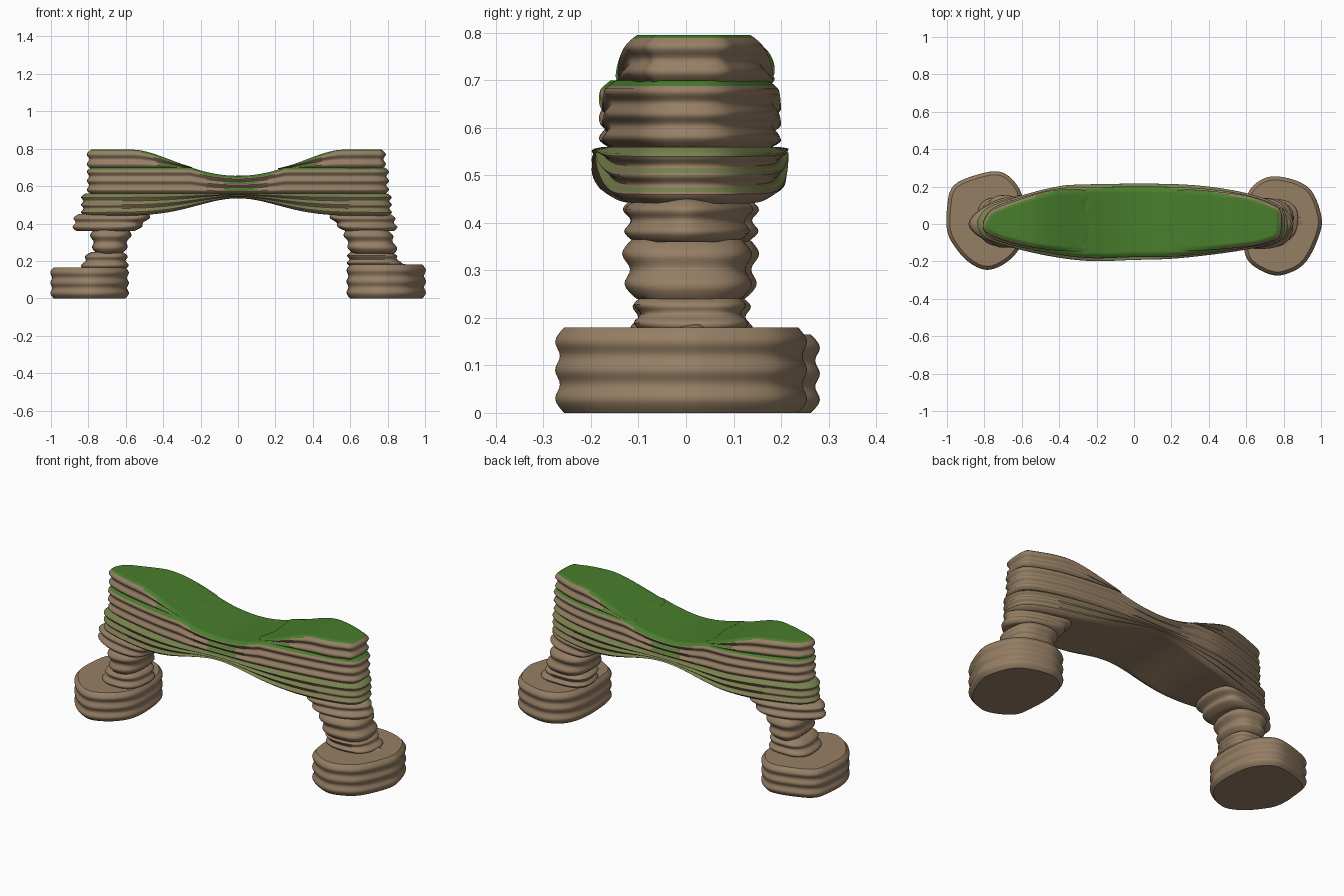
import bpy, bmesh, math
from mathutils import Vector

if "Cube" in bpy.data.objects:
    bpy.data.objects.remove(bpy.data.objects["Cube"], do_unlink=True)


def make_material(name, rgb):
    mat = bpy.data.materials.new(name)
    mat.use_nodes = True
    mat.diffuse_color = (*rgb, 1)
    mat.node_tree.nodes["Principled BSDF"].inputs["Base Color"].default_value = (*rgb, 1)
    return mat


ROCK = make_material("brown rock", (0.305, 0.212, 0.13))
GRASS = make_material("green grass", (0.065, 0.205, 0.025))
MOSS = make_material("olive moss", (0.19, 0.22, 0.075))
SIDES = 96


def resample(points):
    # closed loop with evenly spaced vertices
    total = sum((points[i] - points[i - 1]).length for i in range(len(points)))
    step, result, travelled, target = total / SIDES, [], 0, 0
    for i, a in enumerate(points):
        b = points[(i + 1) % len(points)]
        length = (b - a).length
        while target < travelled + length and len(result) < SIDES:
            result.append(a.lerp(b, (target - travelled) / length))
            target += step
        travelled += length
    while len(result) < SIDES:
        result.append(points[-1].lerp(points[0], 0.99))
    return result


def spline(controls):
    # counter-clockwise closed smooth outline through a few points
    c = [Vector(p) for p in controls]
    n, points = len(c), []
    for i in range(n):
        a, b, d, e = c[i - 1], c[i], c[(i + 1) % n], c[(i + 2) % n]
        for k in range(16):
            t = k / 16
            points.append(0.5 * (2 * b + (d - a) * t + (2 * a - 5 * b + 4 * d - e) * t * t
                                 + (3 * b - a - 3 * d + e) * t ** 3))
    return resample(points)


def boulder(x0, x1, y0, y1, phase=0):
    # slightly lumpy rounded-box outline
    ring = []
    for i in range(SIDES):
        a = math.tau * i / SIDES
        c, s = math.cos(a), math.sin(a)
        r = (abs(c) ** 2.7 + abs(s) ** 2.7) ** (-1 / 2.7) * (1 + 0.025 * math.sin(3 * a + phase))
        ring.append(Vector(((x0 + x1) / 2 + r * c * (x1 - x0) / 2,
                            (y0 + y1) / 2 + r * s * (y1 - y0) / 2)))
    return ring


def stratum(name, low, high, bottom, top, waves, cover=None, limit=0.75, amp=0.007):
    # loft with rippled sides and ends that follow the bottom and top height rules
    rows, fill = waves * 8, 20
    floor = bottom if callable(bottom) else lambda x: bottom
    roof = top if callable(top) else lambda x: top
    bm = bmesh.new()
    loops = []

    def side(t):
        ring = [a.lerp(b, t) for a, b in zip(low, high)]
        push = -amp * math.cos(math.tau * waves * t) - 0.009 * abs(2 * t - 1) ** 10
        out = []
        for i, p in enumerate(ring):
            d = ring[(i + 1) % SIDES] - ring[i - 1]
            out.append(p + Vector((d.y, -d.x)).normalized() * push)
        return out

    def add(ring, t):
        loops.append([bm.verts.new((p.x, p.y, floor(p.x) * (1 - t) + roof(p.x) * t)) for p in ring])

    def shrink(ring, k):
        mid = sum(ring, Vector((0, 0))) / SIDES
        return [mid.lerp(p, k) for p in ring]

    for k in range(1, fill):
        add(shrink(side(0), k / fill), 0)
    for k in range(rows + 1):
        add(side(k / rows), k / rows)
    for k in range(fill - 1, 0, -1):
        add(shrink(side(1), k / fill), 1)
    for a, b in zip(loops, loops[1:]):
        for i in range(SIDES):
            j = (i + 1) % SIDES
            bm.faces.new((a[i], a[j], b[j], b[i]))
    bm.faces.new(loops[0][::-1])
    bm.faces.new(loops[-1])
    bm.normal_update()
    if cover:
        for f in bm.faces:
            f.material_index = int(f.normal.z > limit)
    mesh = bpy.data.meshes.new(name)
    bm.to_mesh(mesh)
    bm.free()
    mesh.materials.append(ROCK)
    if cover:
        mesh.materials.append(cover)
    obj = bpy.data.objects.new(name, mesh)
    bpy.context.collection.objects.link(obj)
    bpy.ops.object.select_all(action="DESELECT")
    obj.select_set(True)
    bpy.context.view_layer.objects.active = obj
    bpy.ops.object.shade_smooth_by_angle(angle=math.radians(45))


# Height rules for the span
def arch(x):
    return 0.44 + 0.095 * math.exp(-(x / 0.3) ** 2)


def saddle(x):
    return min(0.7, 0.655 + 0.72 * x * x)


def crown(x):
    t = min(1, max(0, (abs(x) - 0.17) / 0.4))
    return 0.693 + 0.102 * t * t * (3 - 2 * t)


# Feet
foot_right = spline([(-0.995, -0.03), (-0.96, -0.11), (-0.88, -0.2), (-0.78, -0.24), (-0.67, -0.19),
                     (-0.6, -0.09), (-0.59, 0.06), (-0.62, 0.19), (-0.72, 0.275), (-0.88, 0.245),
                     (-0.97, 0.19), (-0.995, 0.08)])
foot_left = spline([(0.59, -0.1), (0.62, -0.2), (0.73, -0.265), (0.82, -0.26), (0.915, -0.2),
                    (0.985, -0.06), (0.995, 0.05), (0.925, 0.195), (0.755, 0.25), (0.64, 0.2), (0.59, 0.08)])
stratum("right_foot", foot_right, foot_right, 0, 0.165, 3, amp=0.005)
stratum("left_foot", foot_left, foot_left, 0, 0.18, 3, amp=0.005)

# Pillars, stacked from the feet up
stratum("right_neck", boulder(-0.84, -0.59, -0.11, 0.14), boulder(-0.8, -0.6, -0.1, 0.13), 0.155, 0.247, 2)
stratum("left_neck", boulder(0.59, 0.88, -0.1, 0.13), boulder(0.59, 0.83, -0.1, 0.12), 0.17, 0.247, 2)
stratum("left_neck_skirt", spline([(0.6, -0.08), (0.75, -0.1), (0.88, -0.05), (0.96, 0.01), (0.88, 0.06),
                                   (0.75, 0.12), (0.6, 0.09)]),
        boulder(0.62, 0.82, -0.08, 0.1), 0.17, 0.235, 1, amp=0.002)
stratum("right_pillar_middle", boulder(-0.77, -0.61, -0.11, 0.14, 1), boulder(-0.79, -0.57, -0.12, 0.15, 1),
        0.24, 0.365, 2)
stratum("left_pillar_middle", boulder(0.6, 0.85, -0.12, 0.13, 2), boulder(0.56, 0.81, -0.13, 0.13, 2),
        0.24, 0.365, 2)
stratum("right_pillar_head",
        spline([(-0.88, 0), (-0.8, -0.08), (-0.68, -0.12), (-0.57, -0.1), (-0.54, 0.02), (-0.57, 0.13),
                (-0.68, 0.14), (-0.8, 0.09)]),
        spline([(-0.87, 0), (-0.8, -0.07), (-0.65, -0.11), (-0.5, -0.12), (-0.46, 0.02), (-0.5, 0.14),
                (-0.65, 0.13), (-0.8, 0.08)]), 0.36, 0.45, 2)
stratum("left_pillar_head",
        spline([(0.85, 0), (0.8, 0.08), (0.7, 0.12), (0.58, 0.11), (0.56, 0), (0.58, -0.11),
                (0.7, -0.12), (0.8, -0.08)]),
        spline([(0.83, 0), (0.77, 0.07), (0.63, 0.12), (0.51, 0.13), (0.48, 0), (0.51, -0.11),
                (0.65, -0.11), (0.77, -0.07)]), 0.36, 0.45, 2)

# Bridge span
lower = spline([(-0.83, -0.02), (-0.76, -0.085), (-0.5, -0.155), (-0.25, -0.19), (0, -0.185), (0.25, -0.175),
                (0.6, -0.13), (0.78, -0.08), (0.815, 0), (0.77, 0.095), (0.57, 0.165), (0.25, 0.205),
                (-0.25, 0.205), (-0.45, 0.185), (-0.74, 0.1), (-0.82, 0.04)])
upper = spline([(-0.8, -0.025), (-0.74, -0.08), (-0.5, -0.14), (-0.25, -0.175), (0, -0.17), (0.25, -0.165),
                (0.6, -0.12), (0.77, -0.075), (0.8, 0), (0.77, 0.085), (0.57, 0.155), (0.25, 0.19),
                (-0.25, 0.19), (-0.45, 0.175), (-0.72, 0.095), (-0.79, 0.035)])
stratum("lower_span", lower, lower, arch, 0.56, 3, MOSS, 0.4)
stratum("upper_span", upper, upper, 0.557, saddle, 3, GRASS)

# Grassy humps at both ends
hump_right = spline([(-0.255, 0.17), (-0.27, 0.1), (-0.245, 0), (-0.26, -0.1), (-0.265, -0.14), (-0.5, -0.125),
                     (-0.7, -0.08), (-0.795, -0.03), (-0.785, 0.035), (-0.72, 0.085), (-0.45, 0.17)][::-1])
hump_left = spline([(0.245, -0.13), (0.6, -0.115), (0.73, -0.085), (0.775, -0.06), (0.78, 0.06), (0.73, 0.1),
                    (0.57, 0.15), (0.25, 0.175), (0.235, 0.1), (0.245, 0)])
stratum("right_hump", hump_right, hump_right, 0.692, crown, 2, GRASS)
stratum("left_hump", hump_left, hump_left, 0.692, crown, 2, GRASS)
